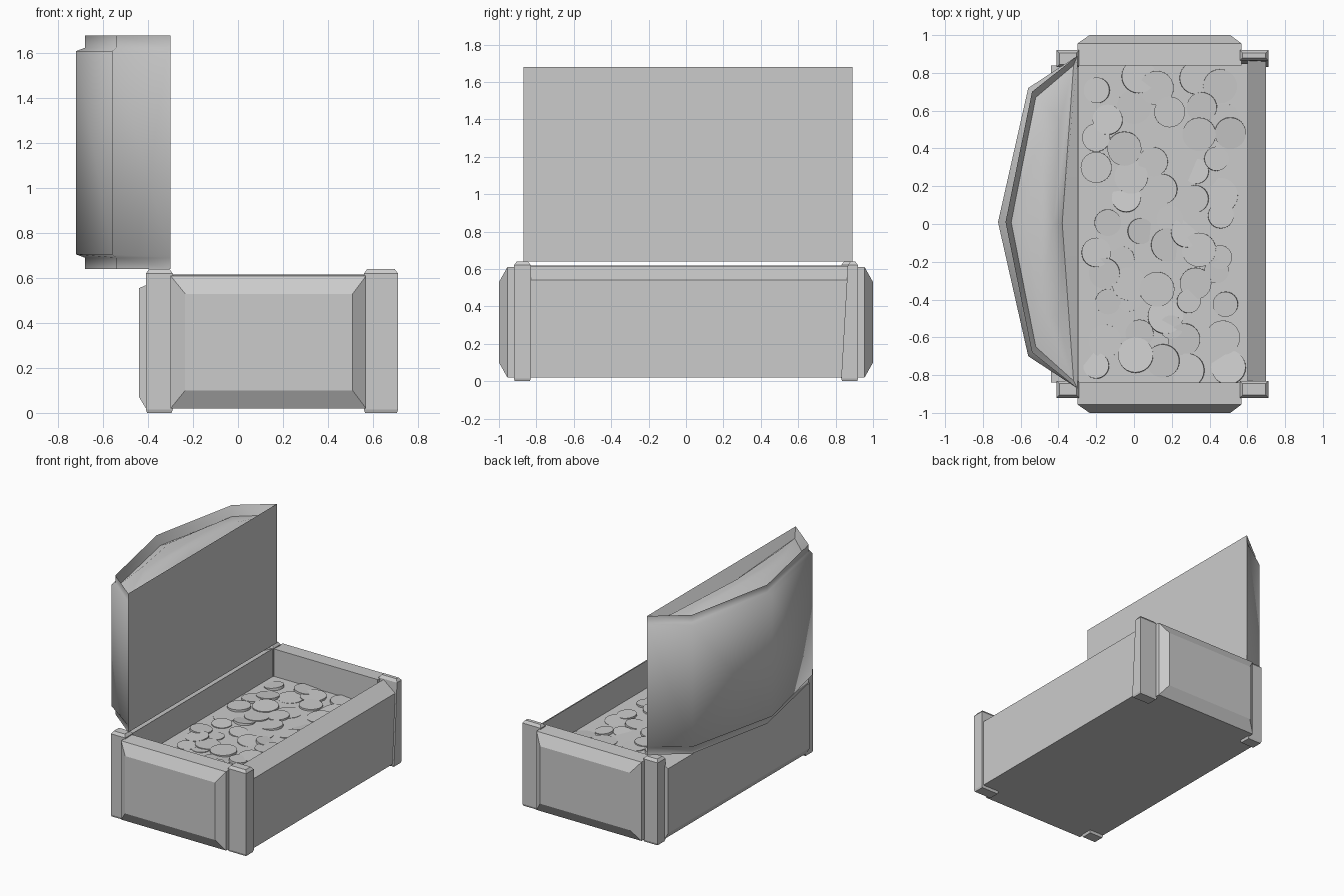
import bpy, bmesh, math, random
from mathutils import Matrix, Vector

if "Cube" in bpy.data.objects:
    bpy.data.objects.remove(bpy.data.objects["Cube"])

random.seed(4)


def loft(name, loops, smooth=None):
    """Skin matching closed loops and cap both ends."""
    bm = bmesh.new()
    rings = [[bm.verts.new(p) for p in loop] for loop in loops]
    n = len(rings[0])
    for a, b in zip(rings, rings[1:]):
        for i in range(n):
            j = (i + 1) % n
            bm.faces.new((a[i], a[j], b[j], b[i]))
    bm.faces.new(rings[0][::-1])
    bm.faces.new(rings[-1])
    bmesh.ops.recalc_face_normals(bm, faces=bm.faces)
    me = bpy.data.meshes.new(name)
    bm.to_mesh(me)
    bm.free()
    ob = bpy.data.objects.new(name, me)
    bpy.context.collection.objects.link(ob)
    if smooth:
        bpy.context.view_layer.objects.active = ob
        ob.select_set(True)
        bpy.ops.object.shade_smooth_by_angle(angle=math.radians(smooth))
        ob.select_set(False)
    return ob


def rect_z(x0, x1, y0, y1, z):
    return [(x0, y0, z), (x1, y0, z), (x1, y1, z), (x0, y1, z)]


def rect_y(x0, x1, z0, z1, y):
    return [(x0, y, z0), (x1, y, z0), (x1, y, z1), (x0, y, z1)]


def extrude_y(name, profile, half):
    """Extrude an x-z profile symmetrically along y."""
    return loft(name, [[(x, y, z) for x, z in profile] for y in (-half, half)])


def post(name, x0, x1, s, lean=0):
    """Corner post with a chamfered top; lean tapers its inner edge upwards."""
    def ring(z, inset, t):
        ya, yb = sorted((s * (.83 + lean * t + inset), s * (.92 - inset)))
        return rect_z(x0 + inset, x1 - inset, ya, yb, z)
    loft(name, [ring(0, .005, 0), ring(.015, 0, 0), ring(.62, 0, 1), ring(.64, .015, 1)])


# End walls with chamfered outer panels, and corner posts
for s, side, lean in ((-1, "near", 0), (1, "far", .035)):
    loft(side + "_end_wall", [rect_y(-.30, .57, .02, .615, s * .84),
                              rect_y(-.30, .57, .02, .61, s * .955),
                              rect_y(-.235, .51, .10, .53, s * 1.0)])
    post(side + "_front_post", .56, .712, s, lean)
    post(side + "_back_post", -.41, -.29, s)

# Front and back walls with outward sloping rims
extrude_y("front_wall", [(.60, .02), (.70, .02), (.70, .54), (.60, .615)], .88)
extrude_y("back_wall", [(-.295, .02), (-.41, .02), (-.44, .07), (-.44, .555), (-.295, .618)], .84)

# Solid filling under the coins
extrude_y("coin_bed", [(-.31, .02), (.61, .02), (.61, .41), (-.31, .41)], .85)

# Scattered half-buried coins on a jittered grid
bm = bmesh.new()
for i in range(5):
    for j in range(11):
        r = random.uniform(.06, .095)
        x = -.18 + i * .165 + random.uniform(-.05, .05)
        y = -.74 + j * .148 + random.uniform(-.05, .05)
        axis = Vector((random.uniform(-1, 1), random.uniform(-1, 1), 0)).normalized()
        m = (Matrix.Translation((min(max(x, -.20), .51), y, random.uniform(.403, .415)))
             @ Matrix.Rotation(random.uniform(0, .16), 4, axis))
        bmesh.ops.create_cone(bm, cap_ends=True, segments=24, radius1=r, radius2=r,
                              depth=.02, matrix=m)
me = bpy.data.meshes.new("coins")
bm.to_mesh(me)
bm.free()
bpy.context.collection.objects.link(bpy.data.objects.new("coins", me))

# Open lid: arched outline, stepped rims, grooved ends with a low raised centre
outer = [(-.30, -.87), (-.56, -.70), (-.72, .01), (-.56, .72), (-.30, .89), (-.30, .005)]
inner = [(-.30, -.87), (-.54, -.68), (-.68, .01), (-.54, .70), (-.30, .89), (-.30, .005)]
groove = [(-.32, -.83), (-.52, -.65), (-.65, .01), (-.52, .67), (-.32, .84), (-.38, .005)]
dome = [(-.48 + (x + .48) * .55, y * .65) for x, y in groove]
stack = [(dome, .67), (groove, .71), (inner, .64), (inner, .69), (outer, .705),
         (outer, 1.61), (inner, 1.625), (inner, 1.68), (groove, 1.61), (dome, 1.65)]
loft("lid", [[(x, y, z) for x, y in loop] for loop, z in stack], smooth=75)
